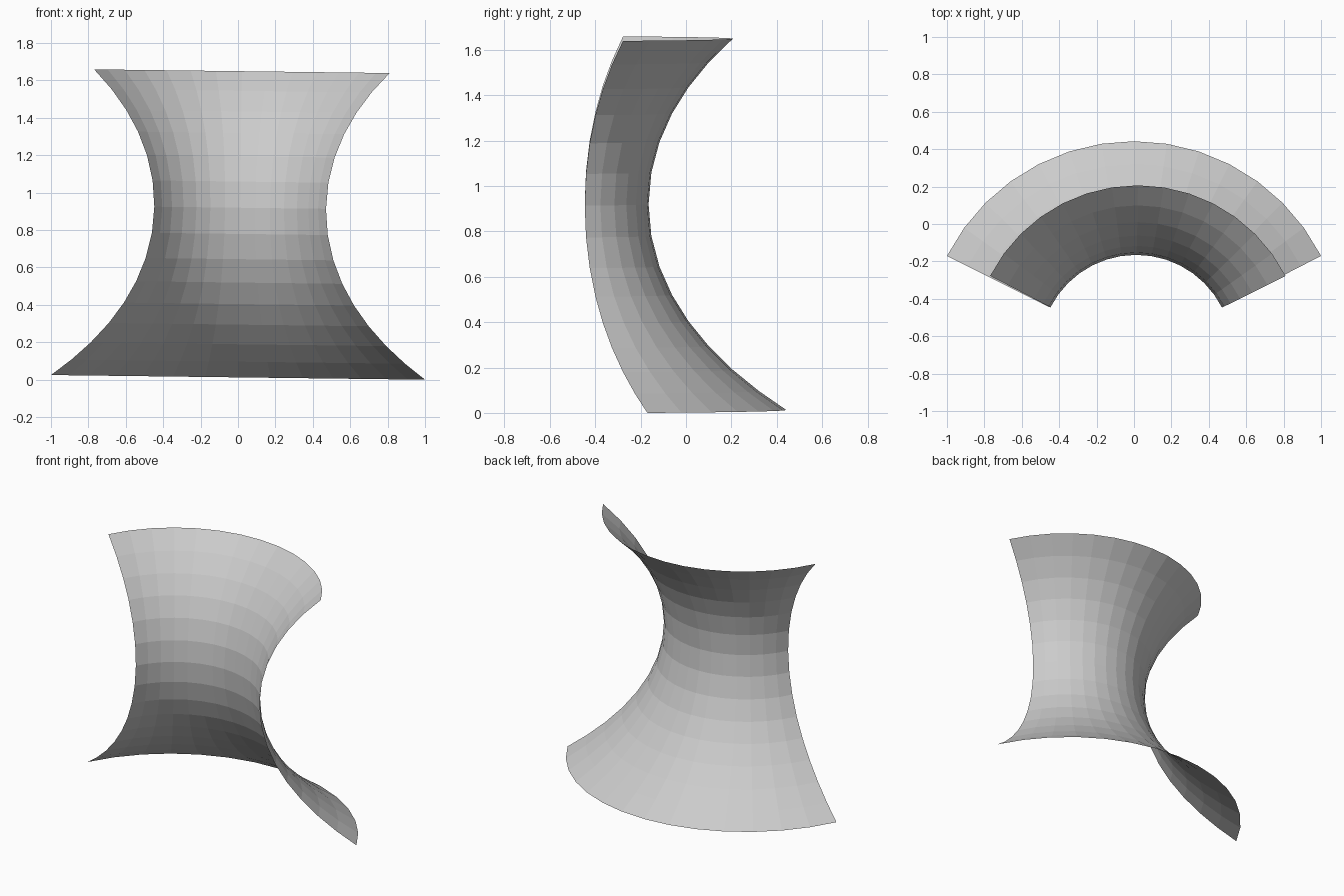
import bpy, bmesh
from math import sin, cos, cosh, radians
from mathutils import Matrix

if "Cube" in bpy.data.objects:
    bpy.data.objects.remove(bpy.data.objects["Cube"])

AXIS_Y = -0.68           # revolve axis sits in front of the centre
HALF_ANGLE = radians(63)
SEGMENTS = 14
WAIST_Z, WAIST_R, FLARE = 0.922, 0.515, 0.641

# Ring heights measured from the waist; the lower flare runs further
steps = [0.14, 0.275, 0.40, 0.515, 0.625, 0.73, 0.823, 0.907]
offsets = [-s for s in reversed(steps)] + [0] + steps[:6]

# Open sheet: a catenary profile swept through part of a turn
bm = bmesh.new()
rings = []
for dz in offsets:
    r = WAIST_R * cosh(dz / FLARE)
    ring = []
    for i in range(SEGMENTS + 1):
        a = HALF_ANGLE * (2 * i / SEGMENTS - 1)
        ring.append(bm.verts.new((r * sin(a), AXIS_Y + r * cos(a), WAIST_Z + dz)))
    rings.append(ring)
for low, high in zip(rings, rings[1:]):
    for i in range(SEGMENTS):
        bm.faces.new((low[i], high[i], high[i + 1], low[i + 1]))

# Slight sideways lean of the whole sheet
bm.transform(Matrix.Rotation(0.0125, 4, 'Y'))
bm.normal_update()

# Rest the lowest corner on the ground
drop = min(v.co.z for v in bm.verts)
for v in bm.verts:
    v.co.z -= drop

mesh = bpy.data.meshes.new("saddle_sheet")
bm.to_mesh(mesh)
bm.free()
bpy.context.collection.objects.link(bpy.data.objects.new("saddle_sheet", mesh))
